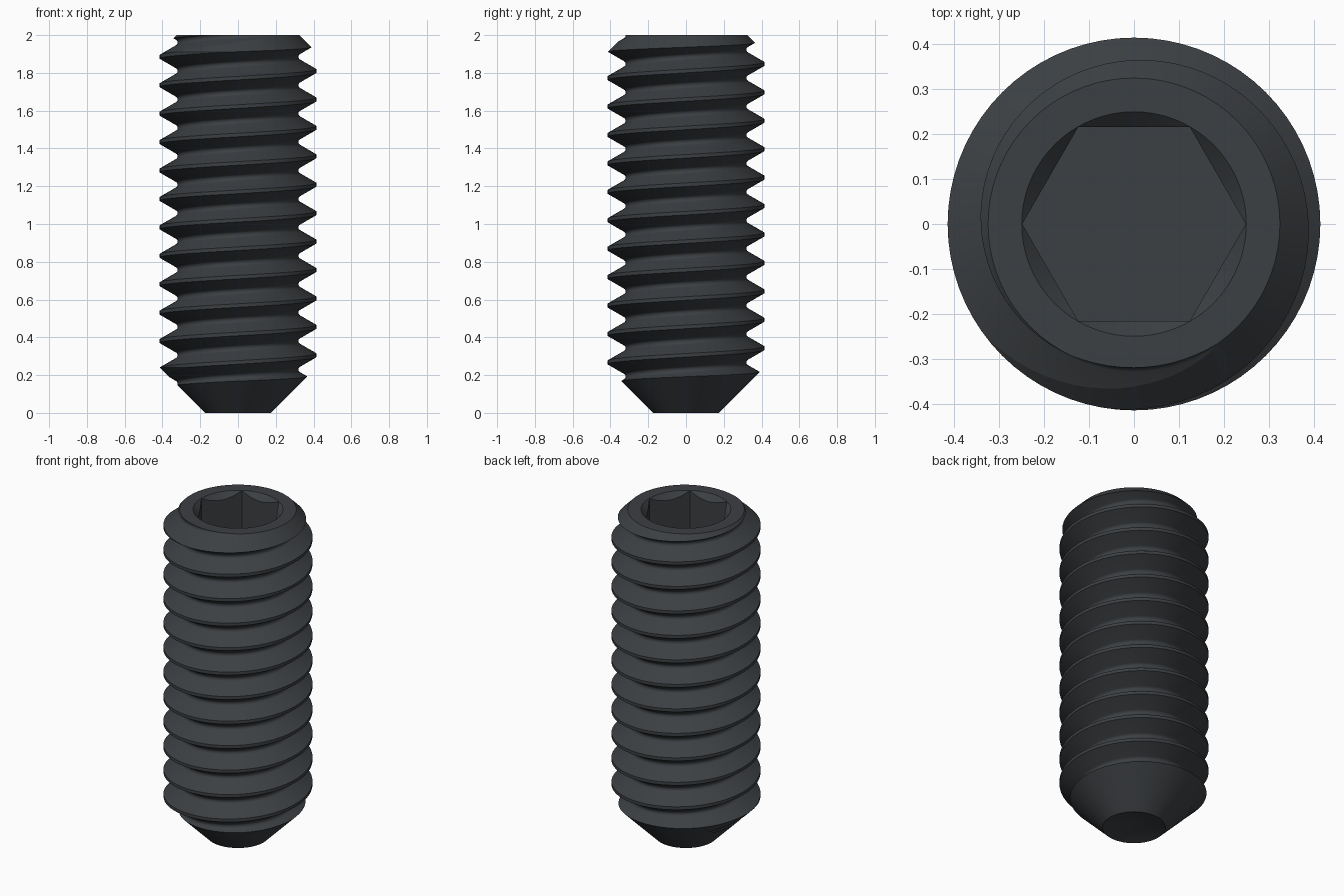
import bpy, bmesh
from math import pi, sin, cos, tan, radians

if "Cube" in bpy.data.objects:
    bpy.data.objects.remove(bpy.data.objects["Cube"])

PITCH, CREST, ROOT, N = 0.1505, 0.415, 0.32, 72


def make_object(name, bm):
    bmesh.ops.recalc_face_normals(bm, faces=bm.faces)
    mesh = bpy.data.meshes.new(name)
    bm.to_mesh(mesh)
    bm.free()
    obj = bpy.data.objects.new(name, mesh)
    bpy.context.collection.objects.link(obj)
    return obj


def lathe(name, profile, sides):
    """Revolve an (r, z) profile whose two ends lie on the axis."""
    bm = bmesh.new()
    verts = [bm.verts.new((r, 0, z)) for r, z in profile]
    edges = [bm.edges.new(pair) for pair in zip(verts, verts[1:])]
    bmesh.ops.spin(bm, geom=verts + edges, cent=(0, 0, 0), axis=(0, 0, 1),
                   angle=2 * pi, steps=sides)
    bmesh.ops.remove_doubles(bm, verts=bm.verts, dist=1e-5)
    return make_object(name, bm)


def thread_rod(name, z_low, turns):
    """Endless helical thread: flat crest, 60 degree flanks, rounded root."""
    rad = 0.019
    tangent_r = ROOT + rad / 2
    half = PITCH / 2 - rad * sin(pi / 3) - (CREST - tangent_r) * tan(pi / 6)
    profile = [(-half, CREST), (half, CREST)]
    for i in range(11):
        a = radians(-60 + 12 * i)
        profile.append((PITCH / 2 + rad * sin(a), ROOT + rad - rad * cos(a)))

    bm = bmesh.new()
    rows = []
    for n in range(turns * N + 1):
        a = 2 * pi * n / N
        z = z_low + PITCH * n / N
        rows.append([bm.verts.new((r * cos(a), r * sin(a), z + dz)) for dz, r in profile])
    for n in range((turns - 1) * N):
        a, b = rows[n] + [rows[n + N][0]], rows[n + 1] + [rows[n + N + 1][0]]
        for k in range(len(profile)):
            bm.faces.new((a[k], b[k], b[k + 1], a[k + 1]))
    bmesh.ops.delete(bm, geom=[v for v in bm.verts if not v.link_faces], context='VERTS')
    # close both ends with fans
    ends = [e for e in bm.edges if e.is_boundary]
    low, high = bm.verts.new((0, 0, z_low - 0.2)), bm.verts.new((0, 0, z_low + turns * PITCH + 0.2))
    for e in ends:
        bm.faces.new((*e.verts, low if e.verts[0].co.z < 1 else high))
    return make_object(name, bm)


def boolean(target, cutter, operation):
    mod = target.modifiers.new(operation.lower(), 'BOOLEAN')
    mod.operation, mod.object, mod.solver = operation, cutter, 'EXACT'
    bpy.context.view_layer.objects.active = target
    bpy.ops.object.modifier_apply(modifier=mod.name)
    bpy.data.objects.remove(cutter)


# threaded body, trimmed by the chamfered ends and the cup point
screw = thread_rod("set_screw", 0.004 - 3 * PITCH, 20)
envelope = lathe("envelope", [(0, 0.05), (0.175, 0), (0.435, 0.26), (0.435, 1.89),
                              (0.325, 2), (0, 2)], N)
boolean(screw, envelope, 'INTERSECT')

# hex socket with a countersunk mouth
boolean(screw, lathe("socket", [(0, 1.58), (0.249, 1.58), (0.249, 2.1), (0, 2.1)], 6), 'DIFFERENCE')
boolean(screw, lathe("countersink", [(0, 1.75), (0.28, 2.03), (0, 2.03)], N), 'DIFFERENCE')

# dark steel finish
steel = bpy.data.materials.new("dark_steel")
steel.diffuse_color = (0.045, 0.05, 0.055, 1)
steel.use_nodes = True
steel.node_tree.nodes["Principled BSDF"].inputs["Base Color"].default_value = steel.diffuse_color
screw.data.materials.clear()
screw.data.materials.append(steel)

bpy.ops.object.select_all(action='DESELECT')
screw.select_set(True)
bpy.context.view_layer.objects.active = screw
bpy.ops.object.shade_smooth_by_angle(angle=radians(13))
